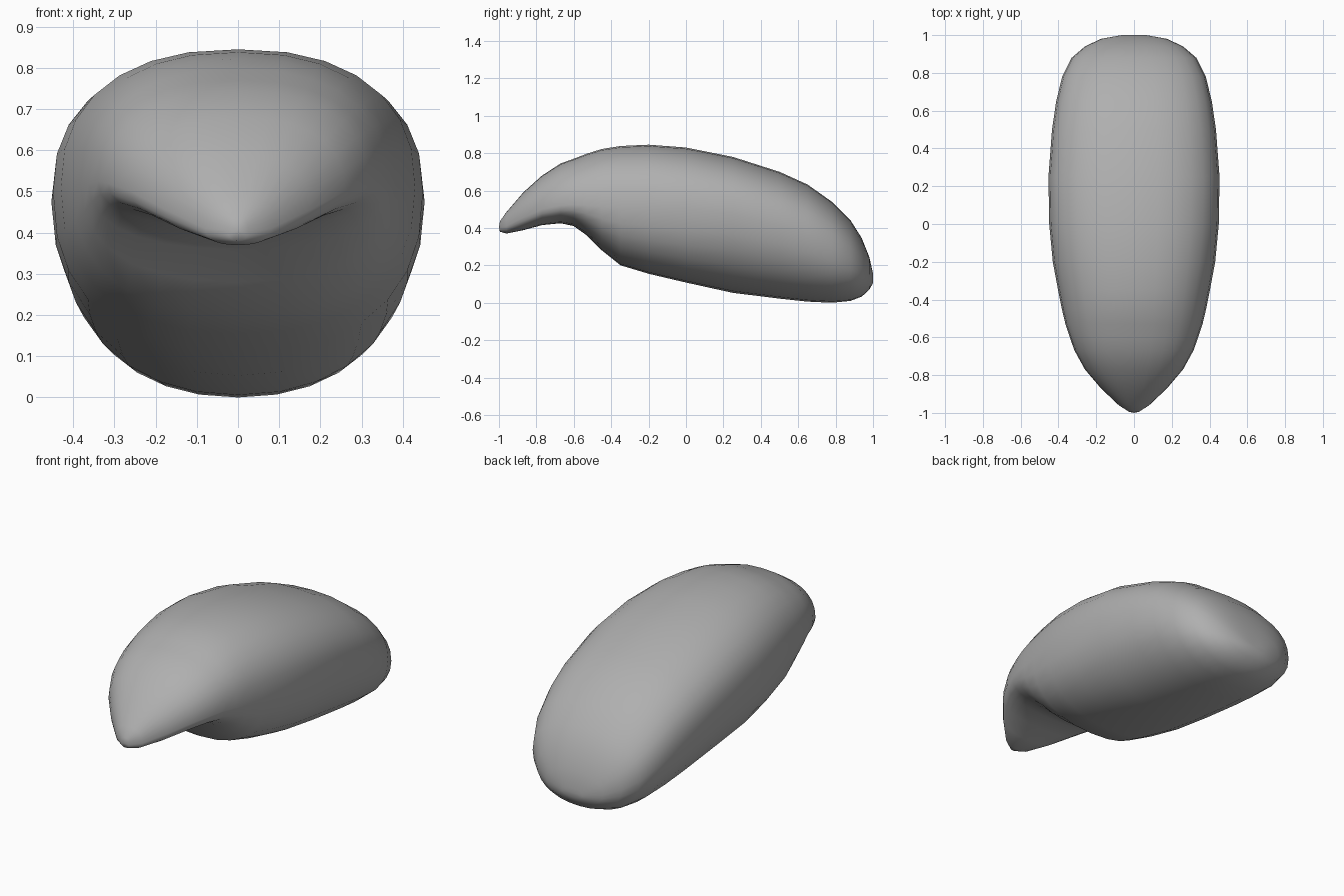
import bpy, bmesh
from math import sin, cos, pi

# Cross-sections along the body: y, top z, bottom z, half width, z of widest line
SECTIONS = [
    (-0.995, 0.435, 0.38, 0.025, 0.405),
    (-0.96, 0.485, 0.37, 0.08, 0.41),
    (-0.87, 0.59, 0.388, 0.175, 0.455),
    (-0.77, 0.68, 0.415, 0.26, 0.50),
    (-0.67, 0.745, 0.425, 0.315, 0.52),
    (-0.60, 0.77, 0.41, 0.34, 0.525),
    (-0.53, 0.797, 0.36, 0.363, 0.52),
    (-0.45, 0.822, 0.28, 0.382, 0.515),
    (-0.35, 0.838, 0.20, 0.402, 0.51),
    (-0.20, 0.845, 0.155, 0.43, 0.51),
    (0.00, 0.83, 0.108, 0.449, 0.50),
    (0.25, 0.78, 0.053, 0.453, 0.475),
    (0.50, 0.70, 0.022, 0.434, 0.41),
    (0.65, 0.632, 0.006, 0.412, 0.355),
    (0.78, 0.54, 0.0, 0.38, 0.295),
    (0.88, 0.44, 0.01, 0.33, 0.235),
    (0.94, 0.345, 0.033, 0.26, 0.19),
    (0.98, 0.245, 0.07, 0.175, 0.155),
    (1.00, 0.155, 0.105, 0.065, 0.13),
]
SIDES = 28


def spow(v, p):
    return (abs(v) ** p) * (1 if v >= 0 else -1)


def ring(bm, y, top, bottom, width, mid):
    verts = []
    for i in range(SIDES):
        a = 2 * pi * i / SIDES
        upper = sin(a) >= 0
        # slightly squared ellipse, rounder along the rear underside
        p = 2 / (2.15 if not upper and y > 0.1 else 2.35)
        height = top - mid if upper else mid - bottom
        verts.append(bm.verts.new((width * spow(cos(a), p), y,
                                   mid + height * spow(sin(a), p))))
    return verts


# Hooded pebble-shaped shell: loft the sections and close both ends
bm = bmesh.new()
rings = [ring(bm, *s) for s in SECTIONS]
for a, b in zip(rings, rings[1:]):
    for i in range(SIDES):
        j = (i + 1) % SIDES
        bm.faces.new((a[i], a[j], b[j], b[i]))
for loop, y, z in ((rings[0], -1.0, 0.405), (rings[-1], 1.0, 0.13)):
    tip = bm.verts.new((0, y, z))
    for i in range(SIDES):
        bm.faces.new((loop[i], loop[(i + 1) % SIDES], tip))
bmesh.ops.recalc_face_normals(bm, faces=bm.faces)
for f in bm.faces:
    f.smooth = True

mesh = bpy.data.meshes.new("hooded_shell")
bm.to_mesh(mesh)
bm.free()
shell = bpy.data.objects.new("hooded_shell", mesh)
bpy.context.collection.objects.link(shell)

# Darker grey finish
grey = bpy.data.materials.new("dark_grey")
grey.diffuse_color = (0.43, 0.43, 0.43, 1)
mesh.materials.append(grey)
